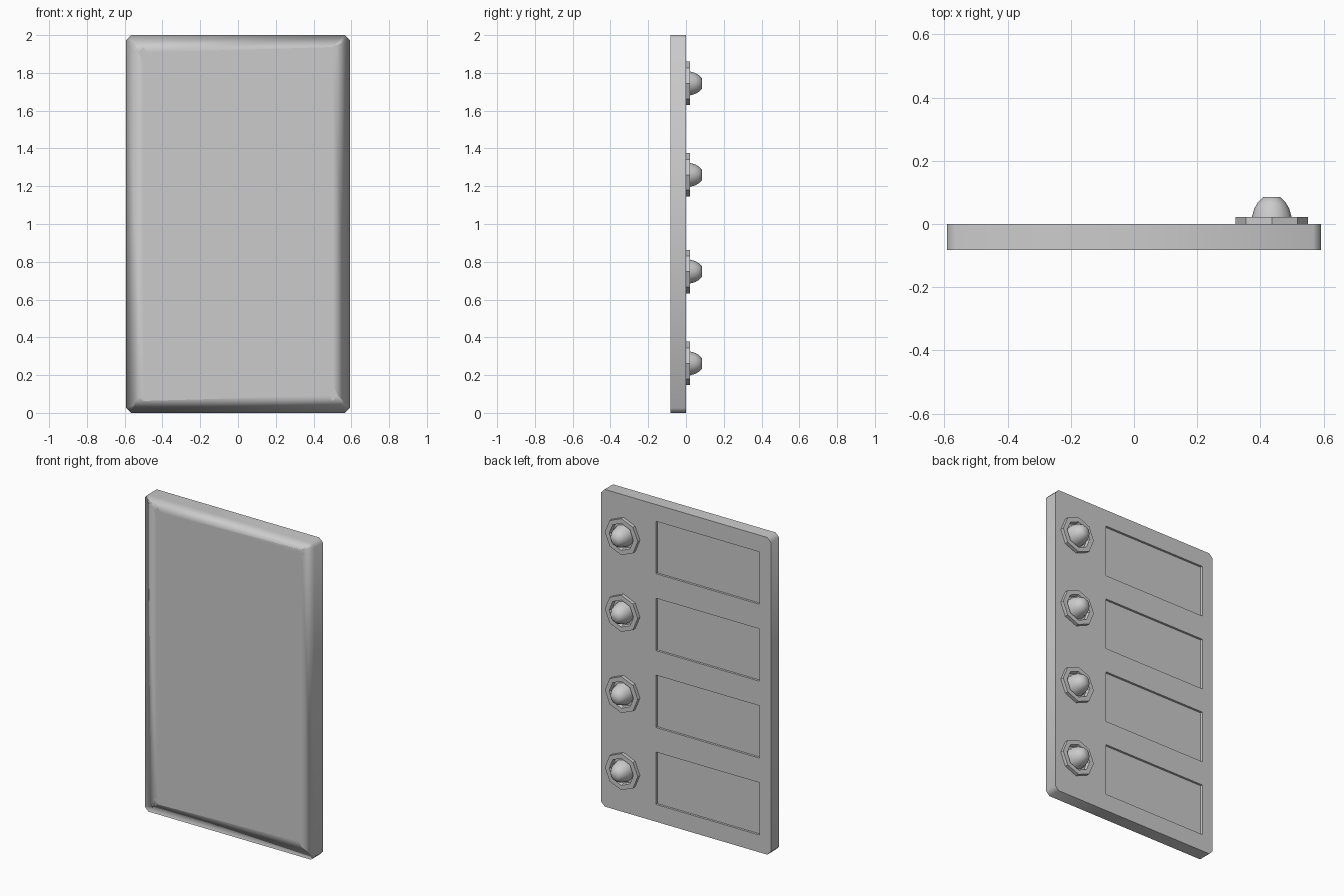
import bpy, bmesh, math

if "Cube" in bpy.data.objects:
    bpy.data.objects.remove(bpy.data.objects["Cube"])

HX, H, T, C = 0.592, 2.0, 0.083, 0.025   # half width, height, thickness, corner chamfer
BUTTON_X = 0.436
BUTTON_Z = (0.262, 0.748, 1.26, 1.744)


def finish(name, bm):
    me = bpy.data.meshes.new(name)
    bm.to_mesh(me)
    bm.free()
    ob = bpy.data.objects.new(name, me)
    bpy.context.collection.objects.link(ob)
    return ob


def loop(bm, pts, y):
    vs = [bm.verts.new((x, y, z)) for x, z in pts]
    es = [bm.edges.new((vs[i], vs[(i + 1) % len(vs)])) for i in range(len(vs))]
    return vs, es


def bridge(bm, a, b):
    n = len(a)
    return [bm.faces.new((a[i], a[(i + 1) % n], b[(i + 1) % n], b[i])) for i in range(n)]


# Backing plate with chamfered corners and four label recesses in its rear face
def make_plate():
    bm = bmesh.new()
    outline = [(-HX + C, 0), (HX - C, 0), (HX, C), (HX, H - C),
               (HX - C, H), (-HX + C, H), (-HX, H - C), (-HX, C)]
    back, edges = loop(bm, outline, 0)
    front, _ = loop(bm, outline, -T)
    bridge(bm, back, front)
    face = bm.faces.new(front)
    for i in range(4):
        z = 0.109 + 0.485 * i
        rect = [(-0.514, z), (0.21, z), (0.21, z + 0.33), (-0.514, z + 0.33)]
        rim, rim_edges = loop(bm, rect, 0)
        floor, _ = loop(bm, rect, -0.014)
        bridge(bm, rim, floor)
        bm.faces.new(floor)
        edges += rim_edges
    bmesh.ops.triangle_fill(bm, use_beauty=True, edges=edges, normal=(0, 1, 0))
    bmesh.ops.recalc_face_normals(bm, faces=bm.faces)
    # soft shading rolls from the front face onto the sides
    bmesh.ops.inset_region(bm, faces=[face], thickness=0.1)
    for f in bm.faces:
        f.smooth = True
    for e in bm.edges:
        if min(v.co.y for v in e.verts) > -0.02 and e.calc_face_angle(0) > 0.5:
            e.smooth = False
    finish("backing_plate", bm)


# Surface of revolution about the y axis from (radius, y) points
def lathe(name, profile, sides, z, closed, angle):
    bm = bmesh.new()
    rings = []
    for r, y in profile:
        pts = [(BUTTON_X + r * math.cos(2 * math.pi * k / sides),
                z + r * math.sin(2 * math.pi * k / sides)) for k in range(sides)]
        rings.append(loop(bm, pts, y)[0])
    for a, b in zip(rings, rings[1:]):
        bridge(bm, a, b)
    if closed:
        bridge(bm, rings[-1], rings[0])
    else:
        bm.faces.new(rings[0])
        bm.faces.new(rings[-1])
    bmesh.ops.recalc_face_normals(bm, faces=bm.faces)
    ob = finish(name, bm)
    bpy.ops.object.select_all(action='DESELECT')
    ob.select_set(True)
    bpy.context.view_layer.objects.active = ob
    bpy.ops.object.shade_smooth_by_angle(angle=math.radians(angle))


make_plate()

# Bell buttons: octagonal collar and domed push knob
for n, z in enumerate(BUTTON_Z, 1):
    lathe(f"button_collar_{n}",
          [(0.115, -0.002), (0.115, 0.022), (0.085, 0.022), (0.08, -0.002)], 8, z, True, 30)
    lathe(f"button_dome_{n}",
          [(0.068, -0.002), (0.063, 0.022), (0.055, 0.05), (0.044, 0.068), (0.026, 0.086)],
          12, z, False, 60)
